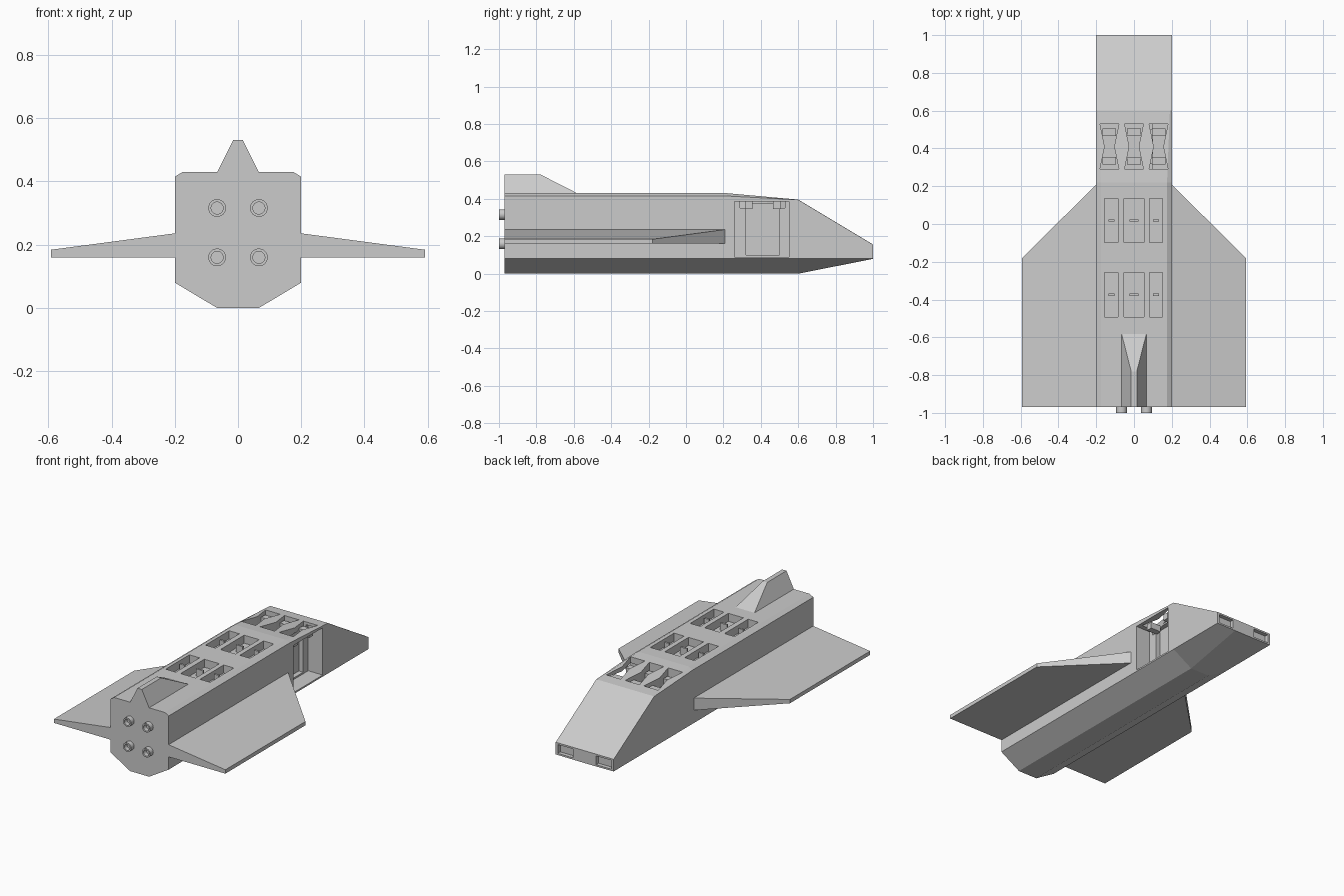
import bpy, bmesh, math
from mathutils import Matrix

if "Cube" in bpy.data.objects:
    bpy.data.objects.remove(bpy.data.objects["Cube"])


def finish(name, bm):
    bmesh.ops.recalc_face_normals(bm, faces=bm.faces)
    me = bpy.data.meshes.new(name)
    bm.to_mesh(me)
    bm.free()
    ob = bpy.data.objects.new(name, me)
    bpy.context.collection.objects.link(ob)
    return ob


def loft(bm, rings):
    """Skin equal-length point rings and cap both ends."""
    rows = [[bm.verts.new(p) for p in r] for r in rings]
    n = len(rows[0])
    for a, b in zip(rows, rows[1:]):
        for i in range(n):
            j = (i + 1) % n
            bm.faces.new((a[i], a[j], b[j], b[i]))
    bm.faces.new(rows[0])
    bm.faces.new(rows[-1])


def box(bm, x0, x1, y0, y1, z0, z1):
    loft(bm, [[(x0, y0, z), (x1, y0, z), (x1, y1, z), (x0, y1, z)] for z in (z0, z1)])


def cut(target, name, bm):
    cutter = finish(name, bm)
    cutter.hide_render = True
    cutter.display_type = 'WIRE'
    mod = target.modifiers.new(name, 'BOOLEAN')
    mod.operation = 'DIFFERENCE'
    mod.solver = 'EXACT'
    mod.object = cutter


# Fuselage: octagonal sections tapering to a wedge nose
def section(y, keel, shoulder, roof, roof_x):
    half = [(0.066, keel), (0.2, 0.08), (0.2, shoulder), (roof_x, roof)]
    pts = half + [(-x, z) for x, z in reversed(half)]
    return [(x, y, z) for x, z in pts]


bm = bmesh.new()
loft(bm, [section(-0.97, 0, 0.415, 0.43, 0.175),
          section(0.22, 0, 0.415, 0.43, 0.175),
          section(0.6, 0, 0.395, 0.396, 0.19),
          section(1.0, 0.079, 0.155, 0.156, 0.19)])
body = finish("fuselage", bm)

# Side doorway: outer recess and deeper inner door
bm = bmesh.new()
box(bm, 0.10, 0.3, 0.26, 0.55, 0.09, 0.385)
cut(body, "doorway_cutter", bm)
bm = bmesh.new()
box(bm, 0.07, 0.15, 0.32, 0.50, 0.10, 0.375)
cut(body, "inner_door_cutter", bm)

# Nose lamp recesses
bm = bmesh.new()
for s in (-1, 1):
    xs = sorted((s * 0.08, s * 0.185))
    box(bm, *xs, 0.975, 1.1, 0.09, 0.145)
cut(body, "lamp_cutter", bm)

# Roof hatches: waisted front row and two rectangular rows
bm = bmesh.new()
inner = bmesh.new()
for cx in (-0.13, 0.0, 0.13):
    plan = [(-0.05, 0.29), (0.05, 0.29), (0.025, 0.41), (0.05, 0.53), (-0.05, 0.53), (-0.025, 0.41)]
    loft(bm, [[(cx + x, y, z) for x, y in plan] for z in (0.35, 0.5)])
    for y in (0.335, 0.485):
        box(inner, cx - 0.036, cx + 0.036, y - 0.02, y + 0.02, 0.345, 0.385)
for cx, w in ((-0.12, 0.035), (0.0, 0.052), (0.117, 0.035)):
    for cy in (0.018, -0.375):
        box(bm, cx - w, cx + w, cy - 0.117, cy + 0.117, 0.38, 0.5)
        box(inner, cx - w * 0.45, cx + w * 0.45, cy - 0.006, cy + 0.006, 0.375, 0.425)
cut(body, "hatch_cutter", bm)
finish("hatch_fittings", inner)

# Wings: swept leading edge, thinning toward the tip
for s, side in ((1, "right"), (-1, "left")):
    bm = bmesh.new()
    loft(bm, [[(s * x, -0.97, 0.16), (s * x, y, 0.16), (s * x, y, z), (s * x, -0.97, z)]
              for x, y, z in ((0.199, 0.21, 0.236), (0.592, -0.18, 0.184))])
    finish(side + "_wing", bm)

# Tail fin
bm = bmesh.new()
loft(bm, [[(-w, -0.97, z), (w, -0.97, z), (w, y, z), (-w, y, z)]
          for w, y, z in ((0.066, -0.58, 0.429), (0.015, -0.78, 0.531))])
finish("tail_fin", bm)

# Engine nozzles: short open tubes with a recessed floor
N = 24
for i, (x, z) in enumerate([(sx * 0.066, sz) for sx in (-1, 1) for sz in (0.16, 0.316)]):
    bm = bmesh.new()
    loft(bm, [[(x + r * math.cos(2 * math.pi * k / N), y, z + r * math.sin(2 * math.pi * k / N))
               for k in range(N)]
              for r, y in ((0.028, -0.965), (0.028, -1.0), (0.019, -1.0), (0.019, -0.972))])
    nozzle = finish("engine_nozzle_%d" % (i + 1), bm)
    for p in nozzle.data.polygons:
        p.use_smooth = len(p.vertices) == 4
    nozzle.data.set_sharp_from_angle(angle=math.radians(30))
